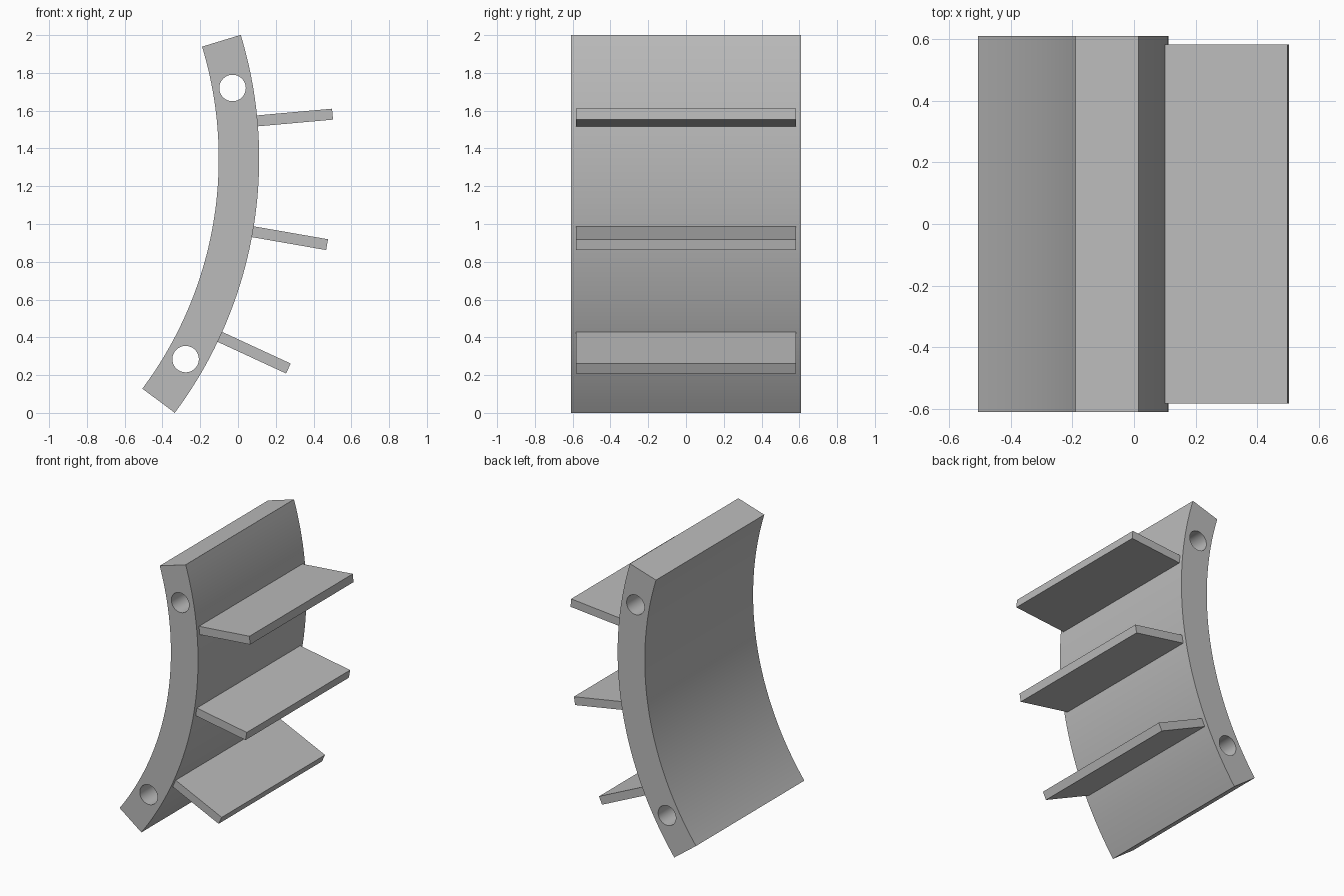
import bpy, bmesh
from math import sin, cos, radians, pi
from mathutils import Matrix, Vector

if "Cube" in bpy.data.objects:
    bpy.data.objects.remove(bpy.data.objects["Cube"], do_unlink=True)

# Shared arc layout in the x-z plane
CENTRE = Vector((-2.138, 1.346))
R_IN, R_OUT, R_TIP = 2.036, 2.25, 2.649
TOP, BOTTOM = radians(16.93), radians(-36.73)
STEPS = 48

grey = bpy.data.materials.new("plain_grey")
grey.use_nodes = True
colour = (0.5, 0.5, 0.5, 1)
grey.diffuse_color = colour
grey.node_tree.nodes["Principled BSDF"].inputs["Base Color"].default_value = colour


def polar(radius, angle):
    return CENTRE + radius * Vector((cos(angle), sin(angle)))


def arc(radius, start, end):
    return [polar(radius, start + (end - start) * i / STEPS) for i in range(STEPS + 1)]


def circle(middle, radius):
    return [middle + radius * Vector((cos(a), sin(a)))
            for a in (2 * pi * i / STEPS for i in range(STEPS))]


def extruded(name, loops, half_depth):
    """Fill closed loops (inner ones become holes) and extrude them along y."""
    curve = bpy.data.curves.new(name, "CURVE")
    curve.dimensions = "2D"
    curve.fill_mode = "BOTH"
    curve.extrude = half_depth
    for loop in loops:
        spline = curve.splines.new("POLY")
        spline.points.add(len(loop) - 1)
        for point, p in zip(spline.points, loop):
            point.co = (p.x, p.y, 0, 1)
        spline.use_cyclic_u = True
    obj = bpy.data.objects.new(name, curve)
    bpy.context.collection.objects.link(obj)
    bpy.ops.object.select_all(action="DESELECT")
    obj.select_set(True)
    bpy.context.view_layer.objects.active = obj
    bpy.ops.object.convert(target="MESH")
    obj = bpy.context.object
    obj.name = name
    mesh = obj.data
    bm = bmesh.new()
    bm.from_mesh(mesh)
    bmesh.ops.remove_doubles(bm, verts=bm.verts, dist=0.0001)
    bm.transform(Matrix.Rotation(pi / 2, 4, "X"))
    bmesh.ops.recalc_face_normals(bm, faces=bm.faces)
    bm.to_mesh(mesh)
    bm.free()
    mesh.materials.clear()
    mesh.materials.append(grey)
    bpy.ops.object.shade_smooth_by_angle(angle=radians(30))
    return obj


# Curved panel with a through hole near each end
outline = arc(R_OUT, BOTTOM, TOP) + arc(R_IN, TOP, BOTTOM)
holes = [circle(polar(2.142, radians(a)), 0.07) for a in (10.05, -29.7)]
extruded("curved_panel", [outline] + holes, 0.61)

# Radial fins, rooted slightly inside the outer face
for name, degrees in (("upper_fin", 5.1), ("middle_fin", -9.9), ("lower_fin", -24.8)):
    a = radians(degrees)
    side = Vector((-sin(a), cos(a))) * 0.029
    root, tip = polar(R_OUT - 0.01, a), polar(R_TIP, a)
    extruded(name, [[root - side, tip - side, tip + side, root + side]], 0.582)
